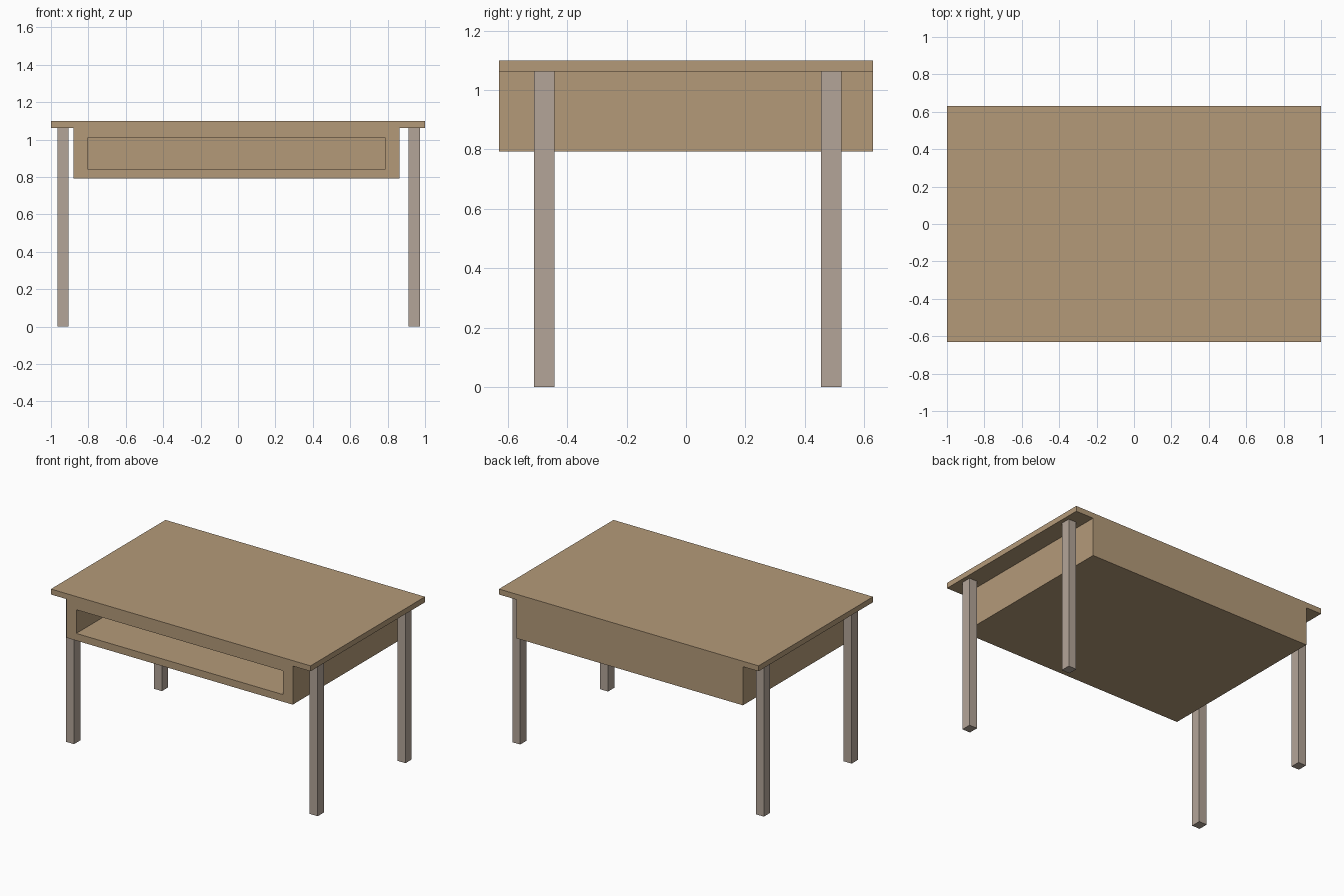
import bpy, bmesh
from mathutils import Vector

if "Cube" in bpy.data.objects:
    bpy.data.objects.remove(bpy.data.objects["Cube"])


def material(name, rgb):
    m = bpy.data.materials.new(name)
    m.diffuse_color = (*rgb, 1.0)
    m.use_nodes = True
    m.node_tree.nodes["Principled BSDF"].inputs["Base Color"].default_value = m.diffuse_color
    return m


wood = material("tan wood", (0.456, 0.323, 0.191))
leg_grey = material("greyish brown", (0.456, 0.376, 0.314))


def finish(name, bm, mat):
    mesh = bpy.data.meshes.new(name)
    bmesh.ops.recalc_face_normals(bm, faces=bm.faces)
    bm.to_mesh(mesh)
    bm.free()
    mesh.materials.append(mat)
    ob = bpy.data.objects.new(name, mesh)
    bpy.context.collection.objects.link(ob)
    return ob


def box_bm(x0, x1, y0, y1, z0, z1):
    bm = bmesh.new()
    bmesh.ops.create_cube(bm, size=1.0)
    for v in bm.verts:
        v.co = Vector((x1 if v.co.x > 0 else x0,
                       y1 if v.co.y > 0 else y0,
                       z1 if v.co.z > 0 else z0))
    return bm


DEPTH = 0.63
TOP_UNDER = 1.062

# Table top
finish("table_top", box_bm(-1, 1, -DEPTH, DEPTH, TOP_UNDER, 1.10), wood)

# Storage compartment: solid box whose front is inset, then pushed in as an open shelf
bm = box_bm(-0.88, 0.863, -DEPTH, DEPTH, 0.793, TOP_UNDER)
bm.normal_update()
front = min(bm.faces, key=lambda f: f.calc_center_median().y)
bmesh.ops.inset_region(bm, faces=[front], thickness=0.05)
for v in front.verts:
    v.co.x = 0.788 if v.co.x > 0 else -0.805
    v.co.z = 1.008 if v.co.z > 0.93 else 0.843
ext = bmesh.ops.extrude_discrete_faces(bm, faces=[front])
for v in ext["faces"][0].verts:
    v.co.y = DEPTH - 0.06
finish("storage_compartment", bm, wood)

# Four square legs outside the compartment
for side, x0, x1 in (("left", -0.966, -0.905), ("right", 0.911, 0.972)):
    for end, y0, y1 in (("front", -0.512, -0.443), ("back", 0.455, 0.523)):
        finish(f"{end}_{side}_leg", box_bm(x0, x1, y0, y1, 0, TOP_UNDER), leg_grey)
